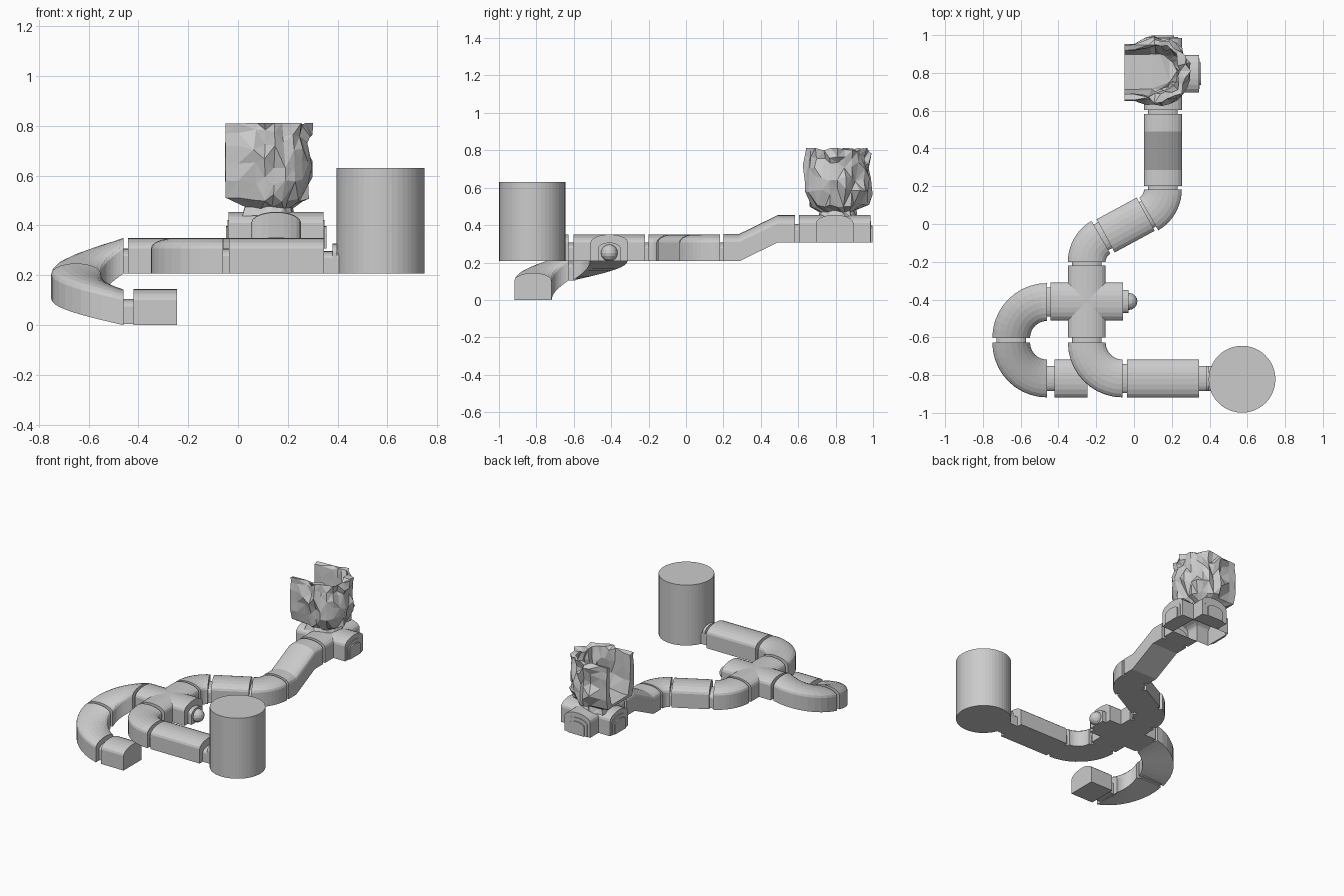
import bpy, bmesh, math, random
from mathutils import Vector

if "Cube" in bpy.data.objects:
    bpy.data.objects.remove(bpy.data.objects["Cube"])
random.seed(4)

grey = bpy.data.materials.new("light_grey")
grey.diffuse_color = (0.6, 0.6, 0.6, 1)
grey.use_nodes = True
grey.node_tree.nodes["Principled BSDF"].inputs["Base Color"].default_value = grey.diffuse_color


def finish(name, bm):
    bmesh.ops.recalc_face_normals(bm, faces=bm.faces)
    me = bpy.data.meshes.new(name)
    bm.to_mesh(me)
    bm.free()
    me.materials.append(grey)
    ob = bpy.data.objects.new(name, me)
    bpy.context.collection.objects.link(ob)
    return ob


def arch(hw, h, n=10):
    """Flat floor, upright sides, low rounded roof."""
    side = h * 0.7
    pts = [(hw, 0)]
    for i in range(n + 1):
        a = math.pi * i / n
        pts.append((hw * math.cos(a), side + (h - side) * math.sin(a)))
    return pts + [(-hw, 0)]


def sweep(name, stations, hw=0.1, h=0.143):
    """Stations are (x, y, z, heading in degrees)."""
    bm = bmesh.new()
    rings = []
    for x, y, z, a in stations:
        a = math.radians(a)
        nx, ny = math.sin(a), -math.cos(a)
        rings.append([bm.verts.new((x + nx * u, y + ny * u, z + v)) for u, v in arch(hw, h)])
    for r, s in zip(rings, rings[1:]):
        for i in range(len(r)):
            j = (i + 1) % len(r)
            bm.faces.new((r[i], r[j], s[j], s[i]))
    bm.faces.new(rings[0])
    bm.faces.new(rings[-1])
    return finish(name, bm)


def straight(name, x0, y0, x1, y1, z, hw=0.1, h=0.143):
    a = math.degrees(math.atan2(y1 - y0, x1 - x0))
    return sweep(name, [(x0, y0, z, a), (x1, y1, z, a)], hw, h)


def bend(name, cx, cy, r, a0, a1, z0, z1, n=10):
    turn = 90 if a1 > a0 else -90
    st = []
    for i in range(n + 1):
        t = i / n
        a = a0 + (a1 - a0) * t
        st.append((cx + r * math.cos(math.radians(a)), cy + r * math.sin(math.radians(a)),
                   z0 + (z1 - z0) * t, a + turn))
    return sweep(name, st)


def crossing(name, cx, cy, z, r=0.191, h=0.143):
    a = straight(name, cx - r, cy, cx + r, cy, z, h=h)
    b = straight(name + "_arm", cx, cy - r, cx, cy + r, z, h=h)
    m = a.modifiers.new("union", "BOOLEAN")
    m.operation, m.object, m.solver = "UNION", b, "EXACT"
    dg = bpy.context.evaluated_depsgraph_get()
    me = bpy.data.meshes.new_from_object(a.evaluated_get(dg))
    a.modifiers.clear()
    a.data = me
    bpy.data.objects.remove(b)
    return a


def joint(name, x0, y0, x1, y1, z, hw=0.078, h=0.1):
    straight(name, x0, y0, x1, y1, z, hw, h)


Z = 0.207
# low entrance and rising half loop
straight("entrance_tunnel", -0.42, -0.818, -0.245, -0.818, 0, h=0.145)
joint("entrance_joint", -0.47, -0.818, -0.41, -0.818, 0.005, 0.066)
bend("lower_rising_bend", -0.46, -0.628, 0.19, 270, 180, 0, 0.105)
joint("loop_joint", -0.65, -0.64, -0.65, -0.59, 0.105)
bend("upper_rising_bend", -0.46, -0.603, 0.19, 180, 90, 0.105, Z)
joint("loop_end_joint", -0.47, -0.413, -0.43, -0.413, Z)

# main crossing with plugged arm
crossing("main_crossing", -0.25, -0.41, Z)
straight("plug_base", -0.07, -0.41, -0.03, -0.41, Z, 0.06, 0.1)
bm = bmesh.new()
bmesh.ops.create_uvsphere(bm, u_segments=16, v_segments=8, radius=0.045)
bmesh.ops.translate(bm, verts=bm.verts, vec=(-0.027, -0.41, Z + 0.045))
finish("plug_knob", bm)

# branch to the tank
joint("front_joint", -0.25, -0.64, -0.25, -0.59, Z)
bend("front_bend", -0.06, -0.628, 0.19, 180, 270, Z, Z)
joint("front_bend_joint", -0.07, -0.818, -0.03, -0.818, Z)
straight("tank_tunnel", -0.037, -0.818, 0.345, -0.818, Z)
joint("tank_joint", 0.34, -0.818, 0.42, -0.818, Z, 0.066, 0.09)
straight("tank_collar", 0.38, -0.818, 0.398, -0.818, Z, 0.066, 0.12)
bm = bmesh.new()
bmesh.ops.create_cone(bm, cap_ends=True, segments=48, radius1=0.177, radius2=0.177, depth=0.424)
bmesh.ops.translate(bm, verts=bm.verts, vec=(0.572, -0.822, Z + 0.212))
finish("tank", bm)

# S shaped branch to the back
joint("back_joint", -0.25, -0.23, -0.25, -0.19, Z)
bend("back_bend", -0.1, -0.2, 0.15, 180, 120, Z, Z)
joint("slanted_joint_start", -0.19, -0.08, -0.13, -0.046, Z)
straight("slanted_tunnel", -0.15, -0.063, 0.062, 0.052, Z)
joint("slanted_joint_end", 0.05, 0.04, 0.1, 0.068, Z)
bend("second_back_bend", 0.003, 0.183, 0.15, -60, 0, Z, Z)
joint("ramp_start_joint", 0.153, 0.17, 0.153, 0.21, Z)
X = 0.153
sweep("ramp_tunnel", [(X, 0.2, Z, 90), (X, 0.285, Z, 90), (X, 0.49, 0.307, 90), (X, 0.583, 0.307, 90)], h=0.146)
joint("ramp_end_joint", X, 0.575, X, 0.615, 0.307)

# raised crossing: floor open in the middle and on the left arm
top = crossing("raised_crossing", X, 0.795, 0.307, h=0.148)
bm = bmesh.new()
bm.from_mesh(top.data)
bm.normal_update()
bmesh.ops.delete(bm, geom=[f for f in bm.faces if f.normal.z < -0.9], context="FACES")
bm.to_mesh(top.data)
bm.free()
bm = bmesh.new()
for x0, x1, y0, y1 in ((X + 0.1, 0.344, 0.695, 0.895), (X - 0.1, X + 0.1, 0.895, 0.986),
                       (X - 0.1, X + 0.1, 0.604, 0.695)):
    bm.faces.new([bm.verts.new((x, y, 0.307)) for x, y in ((x0, y0), (x0, y1), (x1, y1), (x1, y0))])
finish("raised_floor", bm)
for i, (dx, dy) in enumerate(((1, 0), (0, 1), (-1, 0))):
    straight(f"arch_rim_{i}", X + dx * 0.188, 0.795 + dy * 0.188, X + dx * 0.195, 0.795 + dy * 0.195, 0.307, 0.08, 0.115)
    straight(f"arch_mouth_{i}", X + dx * 0.188, 0.795 + dy * 0.188, X + dx * 0.202, 0.795 + dy * 0.202, 0.307, 0.06, 0.09)

# craggy hollow rock, open to the left
C = Vector((0.125, 0.81))
path = [Vector((-0.05, 0.648)), Vector((0.0, 0.648))]
for i in range(17):
    a = math.radians(-110 + 220 * i / 16)
    path.append(C + Vector((0.165 * math.cos(a), 0.172 * math.sin(a))))
path += [Vector((0.0, 0.955)), Vector((-0.05, 0.955))]
# levels: height, scale, jitter, keep the open ends in line
levels = [(0.44, 0.62, 0, 0), (0.475, 0.55, 0.01, 0), (0.51, 0.88, 0.02, 1), (0.58, 0.98, 0.022, 1),
          (0.65, 0.97, 0.024, 1), (0.72, 0.98, 0.024, 1), (0.77, 0.94, 0.024, 1), (0.808, 0.95, 0.02, 1),
          (0.80, 0.76, 0.02, 1), (0.72, 0.74, 0.02, 1), (0.62, 0.74, 0.015, 1), (0.53, 0.6, 0.015, 1)]
bm = bmesh.new()
grid = []
for z, s, j, keep in levels:
    row = []
    for k, p in enumerate(path):
        q = C + (p - C) * s
        edge = k < 2 or k > len(path) - 3
        if keep and edge:
            q.x = p.x
        jj = 0.002 if edge else j
        out = (p - C).normalized() * random.uniform(-jj, jj)
        zz = min(0.812, z + random.uniform(-jj, jj) * 0.8)
        row.append(bm.verts.new((q.x + out.x, q.y + out.y, zz)))
    grid.append(row)
for r, s in zip(grid, grid[1:]):
    for i in range(len(path) - 1):
        bm.faces.new((r[i], r[i + 1], s[i + 1], s[i]))
for i in (0, -1):
    bm.faces.new([r[i] for r in grid[2:]])
bm.faces.new(grid[0])
bm.faces.new(grid[-1])
bm.faces.new((grid[2][0], grid[2][-1], grid[-1][-1], grid[-1][0]))
bm.faces.new((grid[0][0], grid[0][-1], grid[1][-1], grid[1][0]))
bm.faces.new((grid[1][0], grid[1][-1], grid[2][-1], grid[2][0]))
bmesh.ops.triangulate(bm, faces=bm.faces)
finish("craggy_rock", bm)
